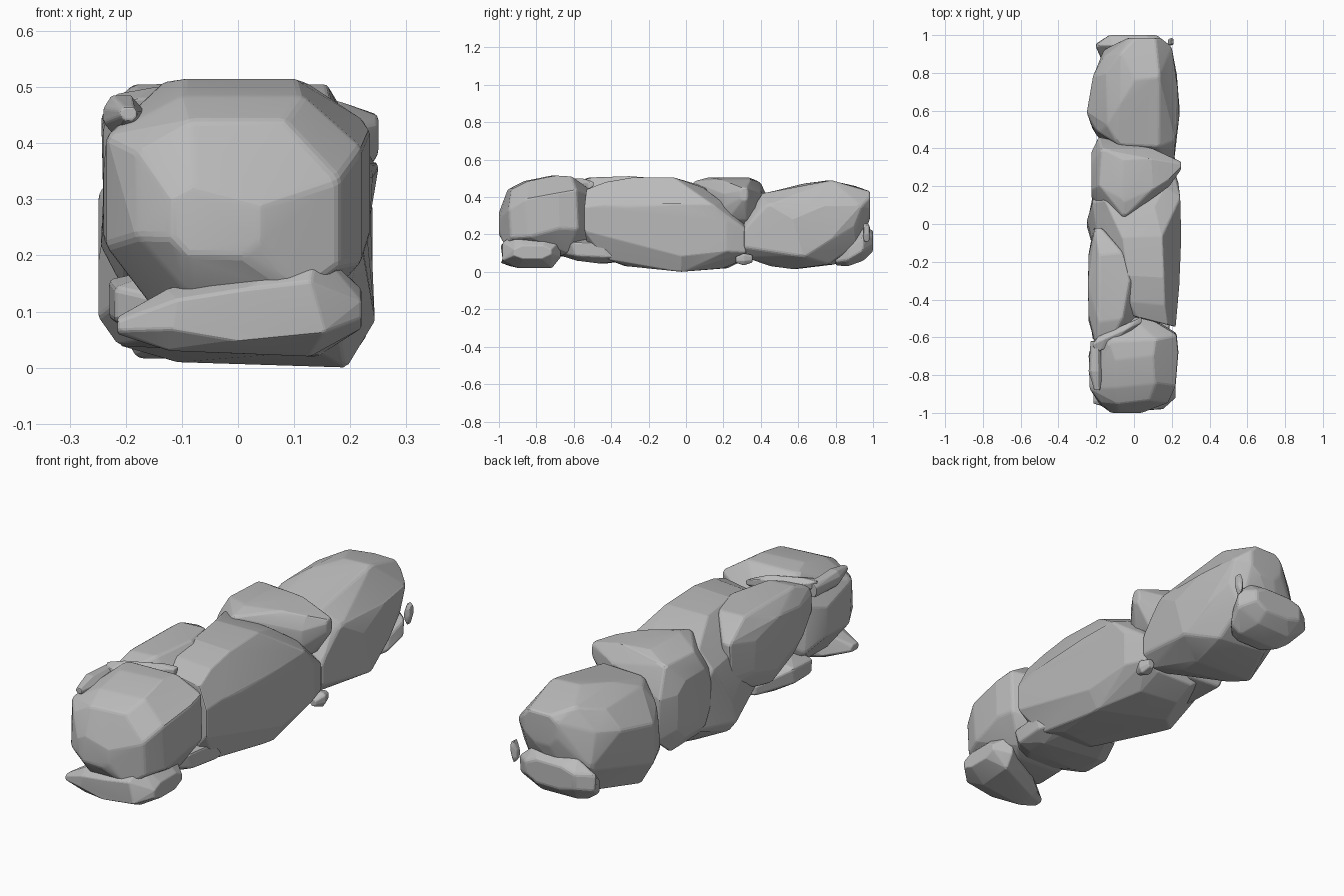
import bpy
import bmesh
import math
import random

cube = bpy.data.objects.get("Cube")
if cube:
    bpy.data.objects.remove(cube, do_unlink=True)

# One stone colour
stone = bpy.data.materials.new("grey stone")
stone.use_nodes = True
colour = (0.5, 0.5, 0.5, 1.0)
stone.diffuse_color = colour
stone.node_tree.nodes["Principled BSDF"].inputs["Base Color"].default_value = colour


def section_points(rng, axis, wobble, along, side_min, side_max, low, high, skew=0.0):
    """Eight-sided section with unevenly chipped corners, skewed along the axis."""
    width, height = side_max - side_min, high - low
    points = []
    for side, inward in ((side_min, 1), (side_max, -1)):
        for level, upward in ((low, 1), (high, -1)):
            cut_side = inward * width * rng.uniform(0.14, 0.32)
            cut_level = upward * height * rng.uniform(0.16, 0.36)
            for u, z in ((side, level + cut_level), (side + cut_side, level)):
                t = along + skew * u + rng.uniform(-wobble, wobble)
                points.append((t, u, z) if axis == "x" else (u, t, z))
    return points


def make_rock(name, axis, sections, seed, bevel=0.01, wobble=0.03):
    """Chiselled convex stone spanning the sections, with softened edges."""
    rng = random.Random(seed)
    bm = bmesh.new()
    for section in sections:
        is_end = section in (sections[0], sections[-1])
        for point in section_points(rng, axis, 0 if is_end else wobble, *section):
            bm.verts.new(point)
    hull = bmesh.ops.convex_hull(bm, input=bm.verts[:])
    spare = set(hull["geom_interior"]) | set(hull["geom_unused"])
    spare = [item for item in spare if isinstance(item, bmesh.types.BMVert)]
    bmesh.ops.delete(bm, geom=spare, context="VERTS")
    bmesh.ops.remove_doubles(bm, verts=bm.verts[:], dist=0.004)
    # Merge small facets into broad chiselled planes
    bmesh.ops.dissolve_limit(bm, angle_limit=math.radians(10),
                             verts=bm.verts[:], edges=bm.edges[:])
    bmesh.ops.recalc_face_normals(bm, faces=bm.faces[:])
    edges = [e for e in bm.edges if e.calc_face_angle(0.0) > math.radians(14)]
    bmesh.ops.bevel(bm, geom=edges, offset=bevel, segments=2, profile=0.5,
                    affect="EDGES", clamp_overlap=True)
    mesh = bpy.data.meshes.new(name)
    bm.to_mesh(mesh)
    bm.free()
    mesh.materials.append(stone)
    rock = bpy.data.objects.new(name, mesh)
    bpy.context.collection.objects.link(rock)
    bpy.ops.object.select_all(action="DESELECT")
    rock.select_set(True)
    bpy.context.view_layer.objects.active = rock
    bpy.ops.object.shade_smooth_by_angle(angle=math.radians(9))
    return rock


# Each section: position along the axis, side range, height range, optional skew

# Large stones in a row
make_rock("front_boulder", "y", [
    (-1.0, -.12, .04, .2, .32),
    (-.96, -.18, .18, .13, .44),
    (-.85, -.235, .22, .09, .485),
    (-.7, -.24, .235, .08, .515),
    (-.6, -.2, .225, .1, .51),
    (-.49, -.06, .14, .18, .42, -.25),
], seed=3)

make_rock("middle_boulder", "y", [
    (-.49, -.02, .22, .15, .44, -.25),
    (-.44, -.1, .23, .07, .48),
    (-.3, -.16, .24, .03, .505),
    (-.05, -.19, .25, .02, .505),
    (0, -.25, 0, .04, .26),
    (0, .04, .245, 0, .4),
    (.12, -.22, .245, .01, .45),
    (.22, -.2, .235, .02, .37),
    (.32, -.14, .2, .07, .26),
], seed=8)

make_rock("back_boulder", "y", [
    (.31, .04, .21, .08, .26),
    (.42, -.19, .2, .06, .42, -.26),
    (.48, -.22, .22, .03, .43, -.1),
    (.6, -.25, .24, .015, .41),
    (.62, -.12, .16, .1, .475),
    (.77, -.22, .23, .04, .43),
    (.78, -.07, .17, .2, .49),
    (.91, -.16, .2, .14, .46),
    (.985, -.03, .14, .29, .43),
], seed=5)

# Stones wedged against the left flank and the top
make_rock("side_slab", "y", [
    (-.62, -.21, -.1, .32, .47),
    (-.5, -.24, .02, .2, .505),
    (-.32, -.245, .03, .13, .515),
    (-.15, -.24, -.03, .16, .5),
    (-.02, -.215, -.165, .23, .43),
], seed=12, wobble=.02)

make_rock("wedge_stone", "x", [
    (-.225, .14, .38, .14, .4),
    (-.18, .09, .46, .08, .48),
    (-.06, .07, .44, .1, .505),
    (-.05, .035, .3, .44, .505),
    (.1, .14, .4, .25, .495),
    (.18, .2, .36, .28, .475),
    (.25, .29, .33, .38, .45),
], seed=21, wobble=.01)

# Flat stones along the ground
make_rock("front_foot_slab", "x", [
    (-.215, -.95, -.9, .06, .09),
    (-.12, -.98, -.82, .03, .14),
    (.02, -.99, -.73, .02, .18),
    (.14, -.98, -.67, .02, .215),
    (.22, -.92, -.72, .07, .14),
], seed=7, wobble=.015)

make_rock("under_slab", "y", [
    (-.68, -.12, .1, .09, .13),
    (-.6, -.22, .18, .06, .18),
    (-.45, -.23, .2, .045, .18),
    (-.3, -.14, .16, .06, .12),
], seed=9)

make_rock("back_foot_stone", "y", [
    (.8, -.09, .1, .035, .09),
    (.87, -.17, .16, .03, .17),
    (.95, -.205, .185, .06, .25),
    (1.0, -.13, .12, .11, .22),
], seed=14, wobble=.01)

# Small chips
chips = {
    "top_chip": ("y", [(-.88, -.21, -.18, .44, .465),
                       (-.78, -.24, -.165, .41, .485),
                       (-.62, -.23, -.18, .42, .48)]),
    "back_chip": ("x", [(.18, .95, .975, .18, .22),
                        (.195, .945, .985, .16, .26),
                        (.21, .95, .98, .2, .25)]),
    "side_pebble": ("y", [(.265, .18, .21, .05, .08),
                          (.31, .16, .23, .035, .1),
                          (.355, .18, .215, .05, .09)]),
    "seam_chip": ("y", [(-.59, -.2, -.12, .44, .48, .45),
                        (-.54, -.22, .04, .43, .5, .45),
                        (-.51, -.19, .04, .45, .49, .45)]),
}
for number, (name, (axis, sections)) in enumerate(chips.items()):
    make_rock(name, axis, sections, seed=number, bevel=0.004, wobble=0)
